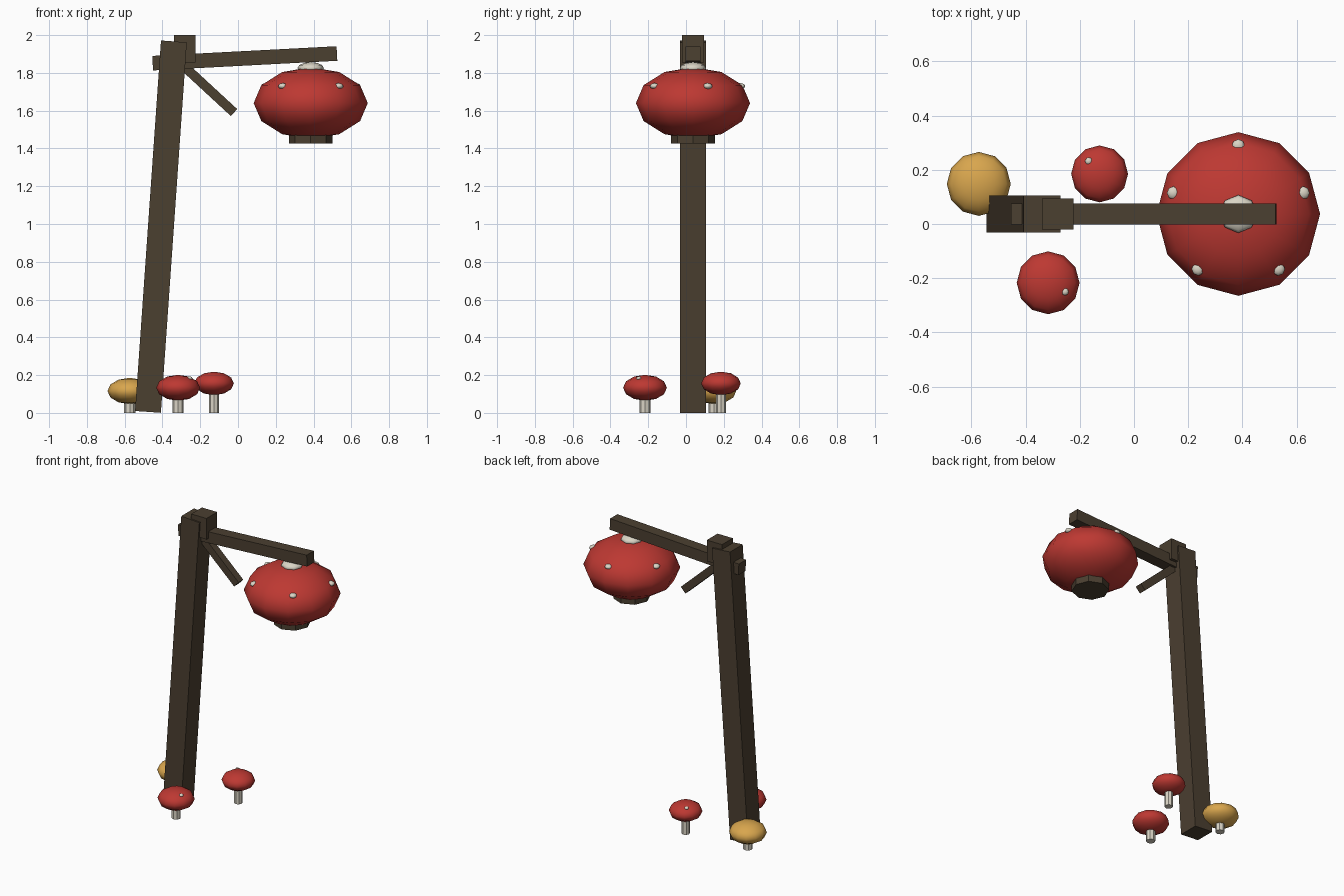
import bpy
from math import radians, cos, sin, atan2, hypot

cube = bpy.data.objects.get("Cube")
if cube:
    bpy.data.objects.remove(cube, do_unlink=True)


def material(name, rgb):
    m = bpy.data.materials.new(name)
    m.use_nodes = True
    m.diffuse_color = (*rgb, 1)
    bsdf = next(n for n in m.node_tree.nodes if n.type == 'BSDF_PRINCIPLED')
    bsdf.inputs["Base Color"].default_value = (*rgb, 1)
    return m


WOOD = material("dark wood", (0.07, 0.05, 0.03))
RED = material("mushroom red", (0.51, 0.04, 0.032))
GOLD = material("mushroom gold", (0.69, 0.38, 0.075))
PALE = material("pale cream", (0.70, 0.66, 0.56))


def finish(name, mat):
    ob = bpy.context.object
    ob.name = name
    ob.data.materials.append(mat)
    return ob


def box(name, loc, size, tilt=0):
    bpy.ops.mesh.primitive_cube_add(size=1, location=loc, rotation=(0, radians(tilt), 0))
    ob = finish(name, WOOD)
    ob.scale = size
    return ob


def dome(name, loc, radius, height, mat, segments=12, rings=6):
    """Squashed sphere; height is the half height."""
    bpy.ops.mesh.primitive_uv_sphere_add(segments=segments, ring_count=rings,
                                         radius=1, location=loc)
    ob = finish(name, mat)
    ob.scale = (radius, radius, height)
    bpy.ops.object.shade_smooth()
    return ob


def drum(name, x, y, bottom, top, radius, mat):
    bpy.ops.mesh.primitive_cylinder_add(vertices=8, radius=radius, depth=top - bottom,
                                        location=(x, y, (bottom + top) / 2))
    return finish(name, mat)


MID_Y = 0.037

# Leaning post, top block and beam
box("post", (-0.408, MID_Y, 0.986), (0.137, 0.137, 1.966), 4)
box("top_block", (-0.282, MID_Y, 1.928), (0.116, 0.116, 0.144))
box("beam", (0.036, MID_Y, 1.877), (0.977, 0.078, 0.077), -3)

# Diagonal brace under the beam
x0, z0, x1, z1 = -0.32, 1.866, -0.021, 1.59
box("brace", ((x0 + x1) / 2, MID_Y, (z0 + z1) / 2),
    (hypot(x1 - x0, z1 - z0), 0.05, 0.05), atan2(z0 - z1, x1 - x0) * 180 / 3.14159)

# Hanging lantern with base ring, crown and spots
LX, LZ = 0.385, 1.64
dome("lantern_cap", (LX, MID_Y, LZ), 0.302, 0.19, RED)
drum("lantern_base", LX, MID_Y, 1.425, 1.50, 0.116, WOOD)
dome("lantern_crown", (LX, MID_Y, 1.825), 0.07, 0.032, PALE, 8)
for i in range(5):
    a = radians(90 + 72 * i)
    dome("lantern_spot", (LX + 0.251 * cos(a), MID_Y + 0.251 * sin(a), 1.73),
         0.025, 0.016, PALE, 8)

# Ground mushrooms: name, x, y, cap height, cap radius, colour, spot offset
for name, x, y, z, r, mat, spot in (
        ("front_mushroom", -0.317, -0.217, 0.133, 0.116, RED, (0.062, -0.033)),
        ("back_mushroom", -0.127, 0.185, 0.156, 0.105, RED, (-0.04, 0.047)),
        ("gold_mushroom", -0.573, 0.148, 0.116, 0.118, GOLD, None)):
    drum(name + "_stem", x, y, 0, z, r * 0.25, PALE)
    dome(name + "_cap", (x, y, z), r, r * 0.59, mat)
    if spot:
        rise = 0.59 * (r * r - spot[0] ** 2 - spot[1] ** 2) ** 0.5
        dome(name + "_spot", (x + spot[0], y + spot[1], z + rise - 0.005),
             0.014, 0.01, PALE, 8)
